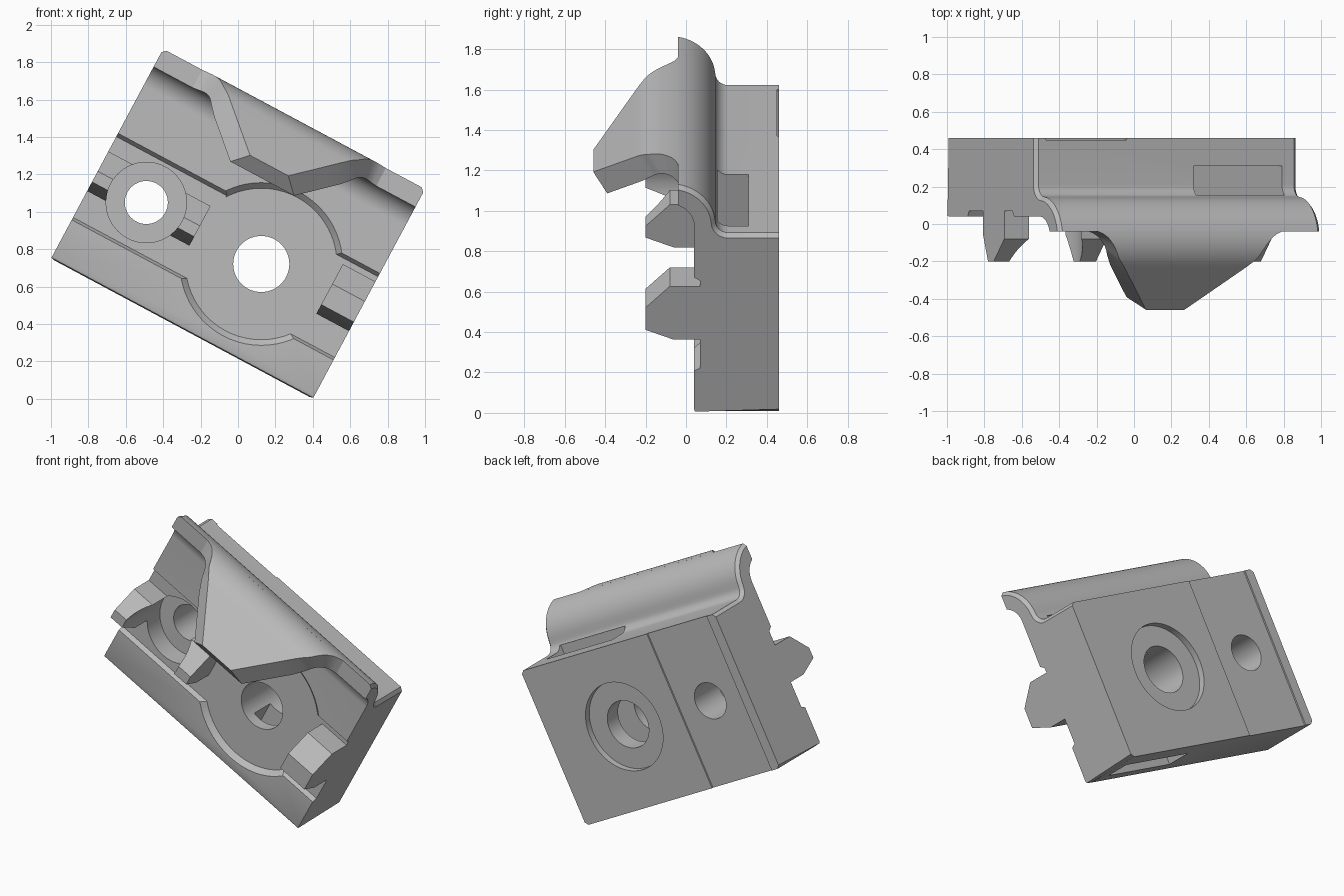
import bpy, bmesh, math
from mathutils import Matrix, Vector

if "Cube" in bpy.data.objects:
    bpy.data.objects.remove(bpy.data.objects["Cube"])

# Local frame: x runs along the block, y is depth, z runs across it; tilted at the end
LENGTH, MID, TILT = 1.588, 0.794, math.radians(28.15)
CY, CZ, R_OUT, R_IN = -0.08, 1.05, 0.225, 0.12   # hook curl centre and radii
LINE = 0.505                                      # height of both hole centres
PLACE = Matrix.Translation((-1, 0, 0.75)) @ Matrix.Rotation(TILT, 4, 'Y')

grey = bpy.data.materials.new("plain_grey")
grey.use_nodes = True
grey.diffuse_color = (0.5, 0.5, 0.5, 1)
grey.node_tree.nodes["Principled BSDF"].inputs["Base Color"].default_value = (0.5, 0.5, 0.5, 1)


def make(name, bm):
    bmesh.ops.recalc_face_normals(bm, faces=bm.faces)
    mesh = bpy.data.meshes.new(name)
    bm.to_mesh(mesh)
    bm.free()
    mesh.materials.append(grey)
    ob = bpy.data.objects.new(name, mesh)
    bpy.context.collection.objects.link(ob)
    return ob


def extrude(profile, x0, x1):
    """Extrude a (y, z) outline along x."""
    bm = bmesh.new()
    face = bm.faces.new([bm.verts.new((x0, y, z)) for y, z in profile])
    new = bmesh.ops.extrude_face_region(bm, geom=[face])["geom"]
    bmesh.ops.translate(bm, vec=(x1 - x0, 0, 0),
                        verts=[g for g in new if isinstance(g, bmesh.types.BMVert)])
    return bm


def cylinder(x, y0, y1, r_front, r_back=None):
    """Cutter with its axis along y, from front y0 to back y1."""
    bm = bmesh.new()
    spot = Matrix.Translation((x, (y0 + y1) / 2, LINE)) @ Matrix.Rotation(math.pi / 2, 4, 'X')
    bmesh.ops.create_cone(bm, cap_ends=True, segments=64, radius1=r_back or r_front,
                          radius2=r_front, depth=y1 - y0, matrix=spot)
    return make("cutter", bm)


def box(x0, x1, y0, y1, z0, z1):
    return make("cutter", extrude([(y0, z0), (y1, z0), (y1, z1), (y0, z1)], x0, x1))


def cut(ob, cutters):
    bpy.context.view_layer.objects.active = ob
    for c in cutters:
        mod = ob.modifiers.new("cut", 'BOOLEAN')
        mod.operation, mod.solver, mod.object = 'DIFFERENCE', 'EXACT', c
        bpy.ops.object.modifier_apply(modifier=mod.name)
        bpy.data.objects.remove(c)


def arc(radius, a0, a1, n=14):
    angles = [math.radians(a0 + (a1 - a0) * i / n) for i in range(n + 1)]
    return [(CY + radius * math.cos(a), CZ + radius * math.sin(a)) for a in angles]


# Block with curled flange: one cross-section, with the shallow channel in front
fillet = [(0.21 - 0.065 * math.sin(a), 1.065 - 0.065 * math.cos(a))
          for a in [math.radians(15 * i) for i in range(7)]]
outer = [(0.46, 0), (0.46, 1.0)] + fillet + arc(R_OUT, 5, 79.8)
inner = arc(R_IN, 70.5, 0) + [(0.04, 0.76), (0.07, 0.74), (0.07, 0.25), (0.04, 0.235),
                              (0.04, 0.02), (0.045, 0.006), (0.06, 0)]
bm = extrude(outer + inner, 0, LENGTH)


def on_outside(v):
    y, z = v.co.y, v.co.z
    far = math.hypot(y - CY, z - CZ) > R_OUT - 0.01
    return z < 0.001 or (z > 0.99 and far)


# Chamfer the block ends along the flange, the top and the underside
rim = [e for e in bm.edges
       if abs(e.verts[0].co.x - e.verts[1].co.x) < 1e-5
       and all(on_outside(v) for v in e.verts)
       and abs(e.verts[0].co.z - e.verts[1].co.z) < 0.5]
bmesh.ops.bevel(bm, geom=rim, offset=0.02, segments=1, affect='EDGES')
block = make("block", bm)

BIG, SMALL = 1.005, 0.308
cut(block, [
    cylinder(BIG, 0.01, 0.07, 0.465, 0.405),     # round widening of the channel
    cylinder(BIG, -0.3, 0.7, 0.15),              # large through hole
    cylinder(BIG, 0.42, 0.6, 0.28),              # rear counterbore
    cylinder(SMALL, -0.3, 0.7, 0.115),           # small through hole
    cylinder(SMALL, -0.3, 0.2, 0.215),           # front counterbore
    box(0.96, 1.496, 0.145, 0.31, -0.2, 1.03),   # slot from top to underside
    box(0.066, 0.555, 0.45, 0.6, -0.2, 1.2),     # shallow band on the back
])

# Hook lip: the flange carried forward and down, narrowing towards its tip
OUTLINE = [(-0.46, 0.115), (-0.19, 0.415), (-0.15, 0.44), (-0.11, 0.465),
           (-0.07, 0.50), (-0.05, 0.53), (-0.035, 0.57)]


def half_width(y):
    for (ya, wa), (yb, wb) in zip(OUTLINE, OUTLINE[1:]):
        if y <= yb:
            return wa + (wb - wa) * max(0, (y - ya) / (yb - ya))
    return OUTLINE[-1][1]


def lip_side(radius, start, reach):
    pts = arc(radius, start, 135, 12)
    y, z = pts[-1]
    return pts + [(y - reach * i / 4, z - reach * i / 4) for i in range(1, 5)]


top = lip_side(R_OUT, 79, 0.22)
under = lip_side(R_IN, 70, 0.225)
bm = bmesh.new()
rows = []
for (yo, zo), (yi, zi) in zip(top, under):
    wo, wi = half_width(yo), half_width(yi)
    rows.append([bm.verts.new(p) for p in [(MID - wo, yo, zo), (MID + wo, yo, zo),
                                           (MID + wi, yi, zi), (MID - wi, yi, zi)]])
for a, b in zip(rows, rows[1:]):
    for k in range(4):
        m = (k + 1) % 4
        bm.faces.new([a[k], a[m], b[m], b[k]])
bm.faces.new(rows[0])
bm.faces.new(rows[-1])
lip = make("hook_lip", bm)

# Tapered pegs standing in the channel
parts = [block, lip]
for name, x0, x1, z1 in [("right_peg", 0.0, 0.16, 0.65), ("middle_peg", 0.45, 0.62, 0.65),
                         ("left_peg", 1.39, LENGTH, 0.71)]:
    profile = [(0.09, 0.41), (-0.06, 0.41), (-0.2, 0.465), (-0.2, z1 - 0.12),
               (-0.08, z1), (0.09, z1)]
    peg = make(name, extrude(profile, x0, x1))
    if x0 < 1:
        cut(peg, [cylinder(SMALL, -0.4, 0.2, 0.215)])
    parts.append(peg)

# Tilt everything into place and smooth the curved faces
bpy.ops.object.select_all(action='DESELECT')
for ob in parts:
    ob.data.transform(PLACE)
    ob.select_set(True)
bpy.context.view_layer.objects.active = block
bpy.ops.object.shade_smooth_by_angle(angle=math.radians(30))
